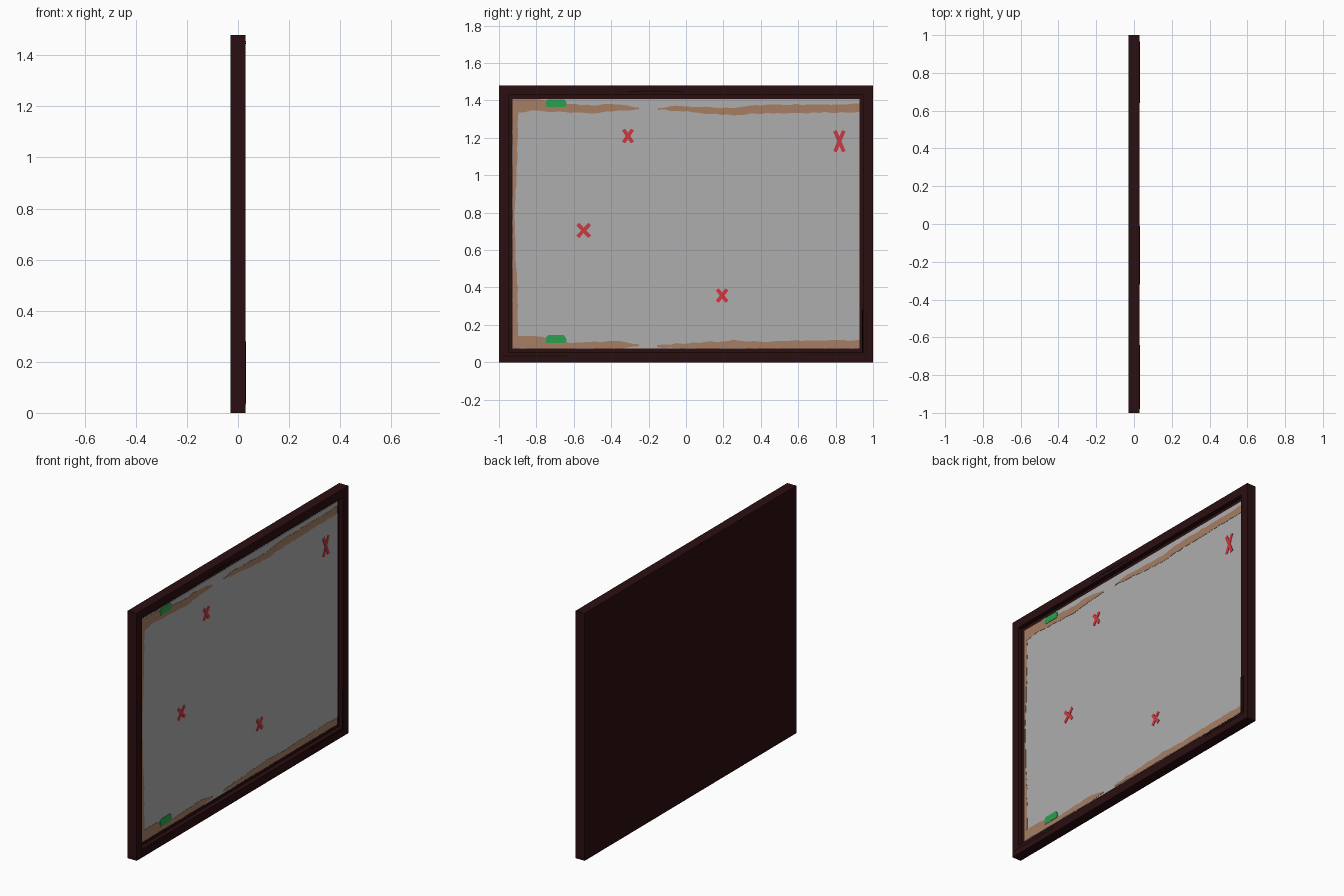
import bpy, bmesh, math, random
from mathutils import Vector

if "Cube" in bpy.data.objects:
    bpy.data.objects.remove(bpy.data.objects["Cube"])
random.seed(4)

W, H, T = 1.0, 1.48, 0.03      # half width, height, half thickness
BORDER, PANEL_X = 0.073, 0.008


def material(name, col):
    m = bpy.data.materials.new(name)
    m.diffuse_color = (*col, 1)
    m.use_nodes = True
    m.node_tree.nodes["Principled BSDF"].inputs["Base Color"].default_value = m.diffuse_color
    return m


WOOD = material("dark maroon wood", (0.024, 0.0045, 0.005))
GRAIN = material("near black grain", (0.007, 0.002, 0.002))
GREY = material("board grey", (0.42, 0.42, 0.42))
BROWN = material("brown stain", (0.39, 0.21, 0.13))
RED = material("red marker", (0.64, 0.038, 0.05))
GREEN = material("green magnet", (0.025, 0.35, 0.08))


def finish(bm, name, mat):
    bmesh.ops.recalc_face_normals(bm, faces=bm.faces)
    me = bpy.data.meshes.new(name)
    bm.to_mesh(me)
    bm.free()
    me.materials.append(mat)
    ob = bpy.data.objects.new(name, me)
    bpy.context.collection.objects.link(ob)
    return ob


def add_prism(bm, pts, x, t):
    """Thin plate with (y, z) outline, back at x, thickness t."""
    lo = [bm.verts.new((x, y, z)) for y, z in pts]
    hi = [bm.verts.new((x + t, y, z)) for y, z in pts]
    bm.faces.new(lo)
    bm.faces.new(hi)
    n = len(pts)
    for i in range(n):
        j = (i + 1) % n
        bm.faces.new((lo[i], lo[j], hi[j], hi[i]))


def plate(name, outlines, x, t, mat):
    bm = bmesh.new()
    for pts in outlines:
        add_prism(bm, pts, x, t)
    return finish(bm, name, mat)


def rect(y0, y1, z0, z1):
    return [(y0, z0), (y1, z0), (y1, z1), (y0, z1)]


# Frame with solid back: block with the +x face inset and pushed in
bm = bmesh.new()
bmesh.ops.create_cube(bm, size=1)
for v in bm.verts:
    v.co = Vector((v.co.x * 2 * T, v.co.y * 2 * W, (v.co.z + 0.5) * H))
front = max(bm.faces, key=lambda f: f.calc_center_median().x)
bmesh.ops.inset_region(bm, faces=[front], thickness=BORDER)
face = bmesh.ops.extrude_face_region(bm, geom=[front])
bmesh.ops.delete(bm, geom=[front], context='FACES_ONLY')
for v in [g for g in face["geom"] if isinstance(g, bmesh.types.BMVert)]:
    v.co.x = PANEL_X - 0.004
finish(bm, "frame", WOOD)

# Writing surface
plate("board_panel", [rect(-W + BORDER, W - BORDER, BORDER, H - BORDER)],
      PANEL_X - 0.004, 0.004, GREY)


# Stains: wobbly bands given as (position, low edge, high edge)
def band(name, keys, vertical=False, wob=0.0035):
    lo, hi = [], []
    for (a, l0, h0), (b, l1, h1) in zip(keys, keys[1:]):
        n = max(2, int((b - a) / 0.03))
        for i in range(n):
            k = i / n
            s = a + (b - a) * k
            lo.append((s, l0 + (l1 - l0) * k + random.uniform(-wob, wob)))
            hi.append((s, h0 + (h1 - h0) * k + random.uniform(-wob, wob)))
    lo.append(keys[-1][:2])
    hi.append((keys[-1][0], keys[-1][2] + 0.004))
    L0, L1 = BORDER, (2 * W if vertical else H) - BORDER

    def clamp(v):
        return max(-W + BORDER, v) if vertical else min(max(v, L0), L1)
    pts = [(s, clamp(v)) for s, v in lo + hi[::-1]]
    if vertical:
        pts = [(v, s) for s, v in pts]
    plate(name, [pts], PANEL_X, 0.0015, BROWN)


band("stain_top_left", [(-.927, 1.335, 1.41), (-.8, 1.345, 1.41), (-.62, 1.335, 1.38),
     (-.5, 1.33, 1.375), (-.4, 1.34, 1.382), (-.3, 1.347, 1.37), (-.25, 1.352, 1.358)])
band("stain_top_right", [(-.15, 1.352, 1.36), (-.05, 1.345, 1.372), (.1, 1.33, 1.365),
     (.25, 1.322, 1.36), (.4, 1.33, 1.375), (.65, 1.334, 1.38), (.927, 1.338, 1.38)])
band("stain_bottom_left", [(-.927, .073, .14), (-.8, .073, .14), (-.62, .073, .105),
     (-.45, .073, .11), (-.35, .073, .112), (-.25, .085, .092)])
band("stain_bottom_right", [(-.155, .08, .09), (-.05, .073, .1), (.1, .073, .108),
     (.25, .073, .118), (.4, .073, .11), (.65, .073, .118), (.927, .073, .118)])
band("stain_left_edge", [(.14, -.927, -.9), (.4, -.927, -.9), (.55, -.927, -.912),
     (.8, -.927, -.915), (1.1, -.927, -.902), (1.335, -.927, -.9)], True, 0.002)


# Red crosses: two strokes each
def stroke(y0, z0, y1, z1, w):
    d = Vector((y1 - y0, z1 - z0)).normalized() * w
    ny, nz = -d.y, d.x
    return [(y0 - ny, z0 - nz), (y1 - ny, z1 - nz), (y1 + ny, z1 + nz), (y0 + ny, z0 + nz)]


for i, (y, z, a, b) in enumerate([(-.31, 1.21, .024, .034), (.82, 1.182, .024, .056),
                                  (-.547, .705, .032, .034), (.193, .357, .026, .033)]):
    for j, s in enumerate((1, -1)):
        plate(f"red_cross_{i}_{j}", [stroke(y - a, z - s * b, y + a, z + s * b, .010)],
              PANEL_X, 0.002 + j * 0.0004, RED)

# Green magnets: rounded at one long side
for name, z, s in (("green_magnet_top", 1.40, -1), ("green_magnet_bottom", .105, 1)):
    if s < 0:
        prof = [(-.055, -.012), (-.05, -.035), (.05, -.035), (.056, -.02),
                (.054, -.003), (.042, .006), (-.042, .006), (-.054, -.002)]
    else:
        prof = [(-.055, .012), (-.05, -.003), (.05, -.003), (.056, .01),
                (.054, .024), (.042, .04), (-.042, .04), (-.054, .03)]
    plate(name, [[(-.695 + y, z + dz) for y, dz in prof]], PANEL_X, 0.0035, GREEN)

# Dark grain lines on the frame
plate("frame_grain", [
    rect(-.32, -.01, 1.444, 1.450), rect(-.25, -.06, 1.452, 1.455),
    rect(-.98, -.64, .032, .036),
    rect(.64, .965, .038, .043), rect(.64, .94, .050, .053),
    rect(.962, .966, .043, .28), rect(.942, .945, .053, .28)], T, 0.0006, GRAIN)
